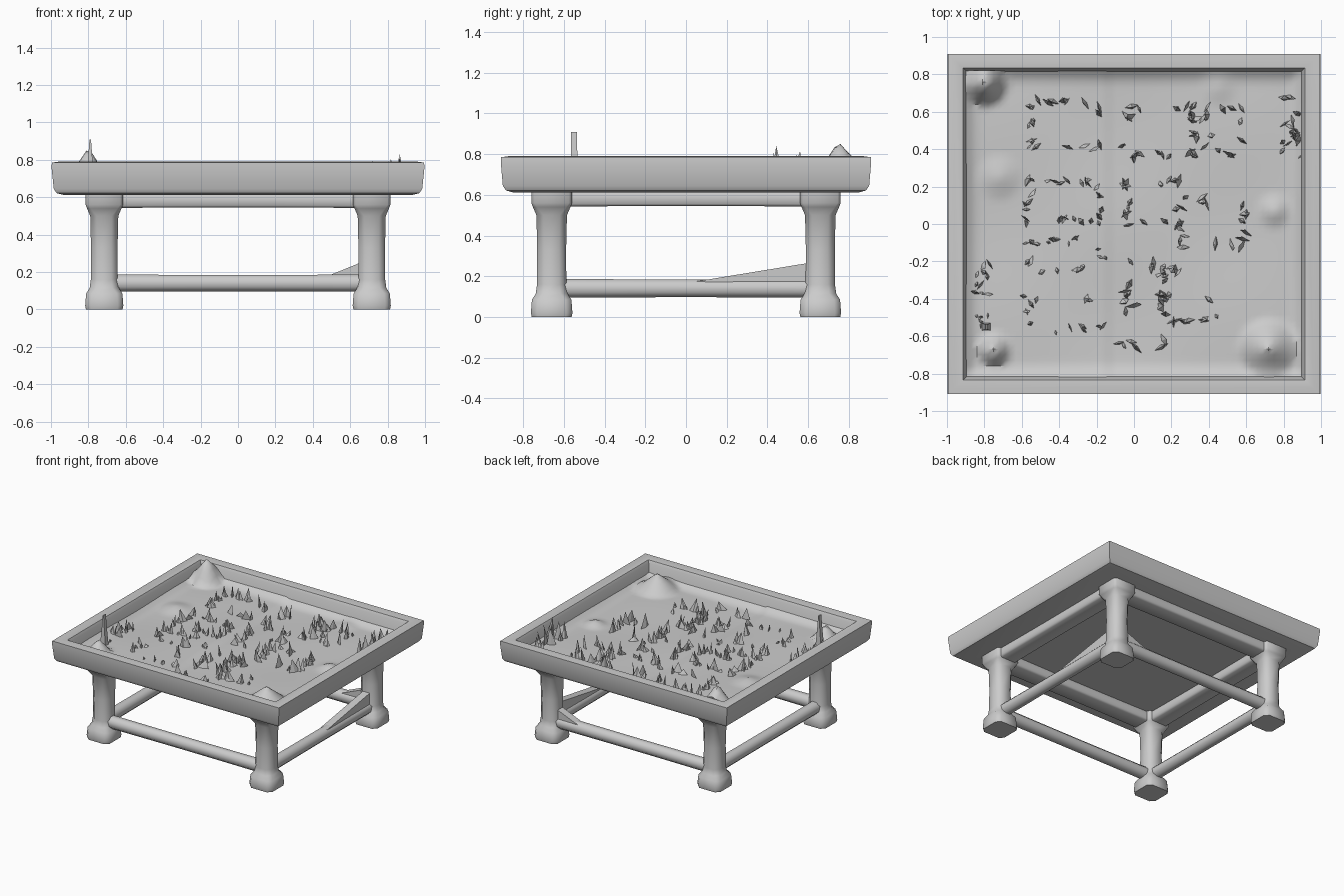
import bpy, bmesh, math, random
from mathutils import Vector

if "Cube" in bpy.data.objects:
    bpy.data.objects.remove(bpy.data.objects["Cube"])

random.seed(7)


def finish(name, bm, smooth=40):
    bmesh.ops.recalc_face_normals(bm, faces=bm.faces)
    me = bpy.data.meshes.new(name)
    bm.to_mesh(me)
    bm.free()
    ob = bpy.data.objects.new(name, me)
    bpy.context.collection.objects.link(ob)
    if smooth:
        bpy.ops.object.select_all(action='DESELECT')
        ob.select_set(True)
        bpy.context.view_layer.objects.active = ob
        bpy.ops.object.shade_smooth_by_angle(angle=math.radians(smooth))
    return ob


def loft(bm, rings, caps=(True, True)):
    """Bridge a series of equal-length point rings."""
    loops = [[bm.verts.new(p) for p in r] for r in rings]
    n = len(loops[0])
    for a, b in zip(loops, loops[1:]):
        for i in range(n):
            bm.faces.new((a[i], a[(i + 1) % n], b[(i + 1) % n], b[i]))
    if caps[0]:
        bm.faces.new(loops[0][::-1])
    if caps[1]:
        bm.faces.new(loops[-1])


def rect(hx, hy, z, c=0.0, cx=0.0, cy=0.0):
    """Rectangle ring, with cut corners when c is given."""
    if not c:
        pts = [(-hx, -hy), (hx, -hy), (hx, hy), (-hx, hy)]
    else:
        pts = [(-hx + c, -hy), (hx - c, -hy), (hx, -hy + c), (hx, hy - c),
               (hx - c, hy), (-hx + c, hy), (-hx, hy - c), (-hx, -hy + c)]
    return [(cx + x, cy + y, z) for x, y in pts]


# tray with raised rim, open in the middle for the floor
bm = bmesh.new()
profile = [(0.58, 0.54, 0.615), (0.93, 0.85, 0.612), (0.97, 0.885, 0.622),
           (0.985, 0.9, 0.645), (0.997, 0.91, 0.76), (0.995, 0.91, 0.785),
           (0.96, 0.875, 0.79), (0.915, 0.835, 0.785), (0.905, 0.825, 0.765),
           (0.895, 0.815, 0.69), (0.885, 0.805, 0.665)]
loft(bm, [rect(*p) for p in profile], caps=(True, False))
finish("tray", bm)

# uneven floor: mounds as (x, y, radius, height)
mounds = [(-0.80, 0.75, 0.12, 0.20), (-0.75, -0.68, 0.09, 0.11),
          (0.72, -0.67, 0.16, 0.13), (0.75, 0.07, 0.09, 0.04),
          (-0.72, 0.25, 0.12, 0.03), (0.45, 0.73, 0.10, 0.02)]
bm = bmesh.new()
bmesh.ops.create_grid(bm, x_segments=60, y_segments=54, size=1)
for v in bm.verts:
    x, y = v.co.x * 0.9, v.co.y * 0.82
    z = 0.662 + 0.006 * math.sin(5 * x + 2) * math.cos(6 * y)
    z += 0.008 if x < -0.14 else 0.0
    edge = min(0.9 - abs(x), 0.82 - abs(y))
    z += 0.035 * max(0.0, 1 - edge / 0.08) ** 2
    for mx, my, r, h in mounds:
        z += h * max(0.0, 1 - math.hypot(x - mx, y - my) / r)
    v.co = (x, y, z)
finish("tray_floor", bm, 45)


# jagged thin shards standing on the floor
def shard(bm, x, y, top, w, t):
    a = random.uniform(0, math.pi)
    d, n = Vector((math.cos(a), math.sin(a), 0)), Vector((-math.sin(a), math.cos(a), 0))
    o = Vector((x, y, 0.655))
    base = [o + d * w, o + n * t, o - d * w, o - n * t]
    tip = Vector((x + random.uniform(-.02, .02), y + random.uniform(-.02, .02), top))
    vs = [bm.verts.new(p) for p in base]
    tv = bm.verts.new(tip)
    for i in range(4):
        bm.faces.new((vs[i], vs[(i + 1) % 4], tv))
    bm.faces.new(vs[::-1])


bm = bmesh.new()
# block outlines: x0, x1, y0, y1, count
blocks = [(-0.55, -0.18, 0.42, 0.65, 22), (-0.57, -0.19, 0.02, 0.23, 30),
          (-0.57, -0.17, -0.25, -0.08, 20), (-0.57, -0.18, -0.56, -0.40, 14),
          (-0.03, 0.32, 0.37, 0.63, 26), (0.38, 0.58, 0.38, 0.62, 14),
          (-0.04, 0.25, 0.0, 0.23, 16), (0.25, 0.59, -0.12, 0.12, 22),
          (-0.04, 0.15, -0.45, -0.22, 18), (0.18, 0.42, -0.52, -0.24, 18),
          (-0.05, 0.15, -0.66, -0.62, 6)]
for x0, x1, y0, y1, count in blocks:
    for _ in range(count):
        u, v = random.random(), random.random()
        if random.random() < 0.5:
            x, y = x0 + (x1 - x0) * u, random.choice((y0, y1))
        else:
            x, y = random.choice((x0, x1)), y0 + (y1 - y0) * v
        shard(bm, x + random.gauss(0, .012), y + random.gauss(0, .012),
              random.uniform(0.69, 0.775), random.uniform(.02, .045), random.uniform(.006, .018))
# strips along the left and right sides
for x0, x1, y0, y1, top in ((-0.86, -0.77, -0.58, -0.2, 0.78), (0.79, 0.89, 0.35, 0.72, 0.82)):
    for _ in range(16):
        shard(bm, random.uniform(x0, x1), random.uniform(y0, y1),
              random.uniform(0.69, top), random.uniform(.02, .04), random.uniform(.007, .018))
shard(bm, 0.88, 0.45, 0.84, 0.04, 0.02)
finish("shards", bm, 0)

# tall slim post at the front left
bm = bmesh.new()
loft(bm, [rect(0.025, 0.02, 0.66, 0, -0.79, -0.55), rect(0.012, 0.016, 0.8, 0, -0.79, -0.55),
          rect(0.004, 0.014, 0.91, 0, -0.79, -0.55)])
finish("tall_post", bm, 0)

# legs with block feet and top caps
LX, LY = 0.715, 0.66
for sx, xn in ((-1, "left"), (1, "right")):
    for sy, yn in ((-1, "front"), (1, "back")):
        bm = bmesh.new()
        prof = [(0.098, 0.0, .03), (0.102, 0.02, .03), (0.097, 0.085, .03), (0.078, 0.115, .035),
                (0.072, 0.16, .035), (0.071, 0.33, .035), (0.075, 0.50, .035),
                (0.092, 0.54, .02), (0.1, 0.56, .015), (0.1, 0.625, .015)]
        loft(bm, [rect(h, h, z, c, sx * LX, sy * LY) for h, z, c in prof])
        finish(f"{yn}_{xn}_leg", bm, 50)


# rounded stretchers and apron rails
def bar(name, a, b, hw, z0, z1, c):
    a, b = Vector(a), Vector(b)
    d = (b - a).normalized()
    side = Vector((-d.y, d.x, 0))
    zm, hz = (z0 + z1) / 2, (z1 - z0) / 2
    bm = bmesh.new()
    rings = []
    for i in range(7):
        o = a.lerp(b, i / 6)
        s = 1 - 0.05 * math.sin(math.pi * i / 6)
        rings.append([o + side * p[0] * s + Vector((0, 0, zm + p[1] * s))
                      for p in rect(hw, hz, 0, c)])
    loft(bm, rings)
    finish(name, bm, 50)


for s, yn, xn in ((-1, "front", "left"), (1, "back", "right")):
    for kind, args in (("stretcher", (0.045, 0.095, 0.187, 0.026)),
                       ("apron", (0.075, 0.543, 0.625, 0.012))):
        bar(f"{yn}_{kind}", (-LX, s * LY, 0), (LX, s * LY, 0), *args)
        bar(f"{xn}_{kind}", (s * LX, -LY, 0), (s * LX, LY, 0), *args)

# thin wedge braces where the stretchers meet the back right leg
for name, far in (("back_brace", (0.47, LY)), ("right_brace", (LX, 0.05))):
    bm = bmesh.new()
    d = (Vector((LX, LY)) - Vector(far)).normalized()
    n = Vector((-d.y, d.x)) * 0.03
    foot, pts = Vector((LX, LY)), []
    lo = [bm.verts.new((*(p + k * n), z)) for k in (-1, 1)
          for p, z in ((Vector(far), 0.175), (foot, 0.15), (foot, 0.275))]
    bmesh.ops.convex_hull(bm, input=lo)
    finish(name, bm, 0)
